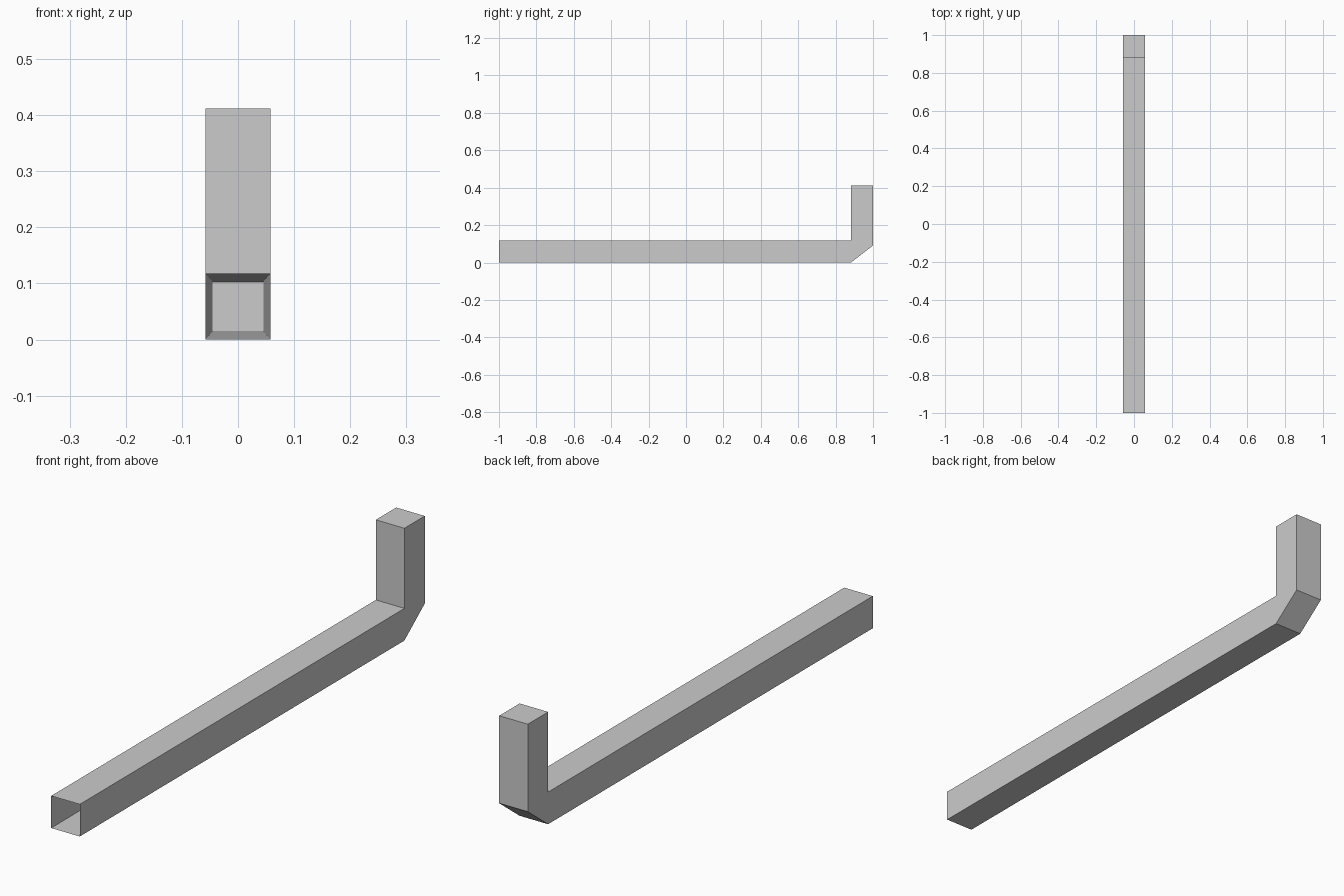
import bpy, bmesh
from mathutils import Vector

if "Cube" in bpy.data.objects:
    bpy.data.objects.remove(bpy.data.objects["Cube"])

HALF = 0.058     # half width of the bar
H = 0.118        # bar height
BEND = 0.882     # where the upright starts
TOP = 0.412      # top of the upright

# Side outline (y, z) of the bar with its chamfered bend and upright
profile = [(-1, 0), (BEND, 0), (1, 0.091), (1, TOP), (BEND, TOP), (BEND, H), (-1, H)]

bm = bmesh.new()
side = bm.faces.new([bm.verts.new((-HALF, y, z)) for y, z in profile])
ext = bmesh.ops.extrude_face_region(bm, geom=[side], use_keep_orig=True)
for v in ext["geom"]:
    if isinstance(v, bmesh.types.BMVert):
        v.co.x = HALF
bmesh.ops.recalc_face_normals(bm, faces=bm.faces[:])

# Hollow front opening, tapering inward along the bar
front = min(bm.faces, key=lambda f: f.calc_center_median().y)
inner = bmesh.ops.extrude_discrete_faces(bm, faces=[front])["faces"][0]
center = Vector((0, 0, H / 2))
for v in inner.verts:
    v.co.x *= 0.045 / HALF
    v.co.z = center.z + (v.co.z - center.z) * 0.044 / (H / 2)
    v.co.y = BEND

mesh = bpy.data.meshes.new("bent_tube")
bm.to_mesh(mesh)
bm.free()
obj = bpy.data.objects.new("bent_tube", mesh)
bpy.context.collection.objects.link(obj)
